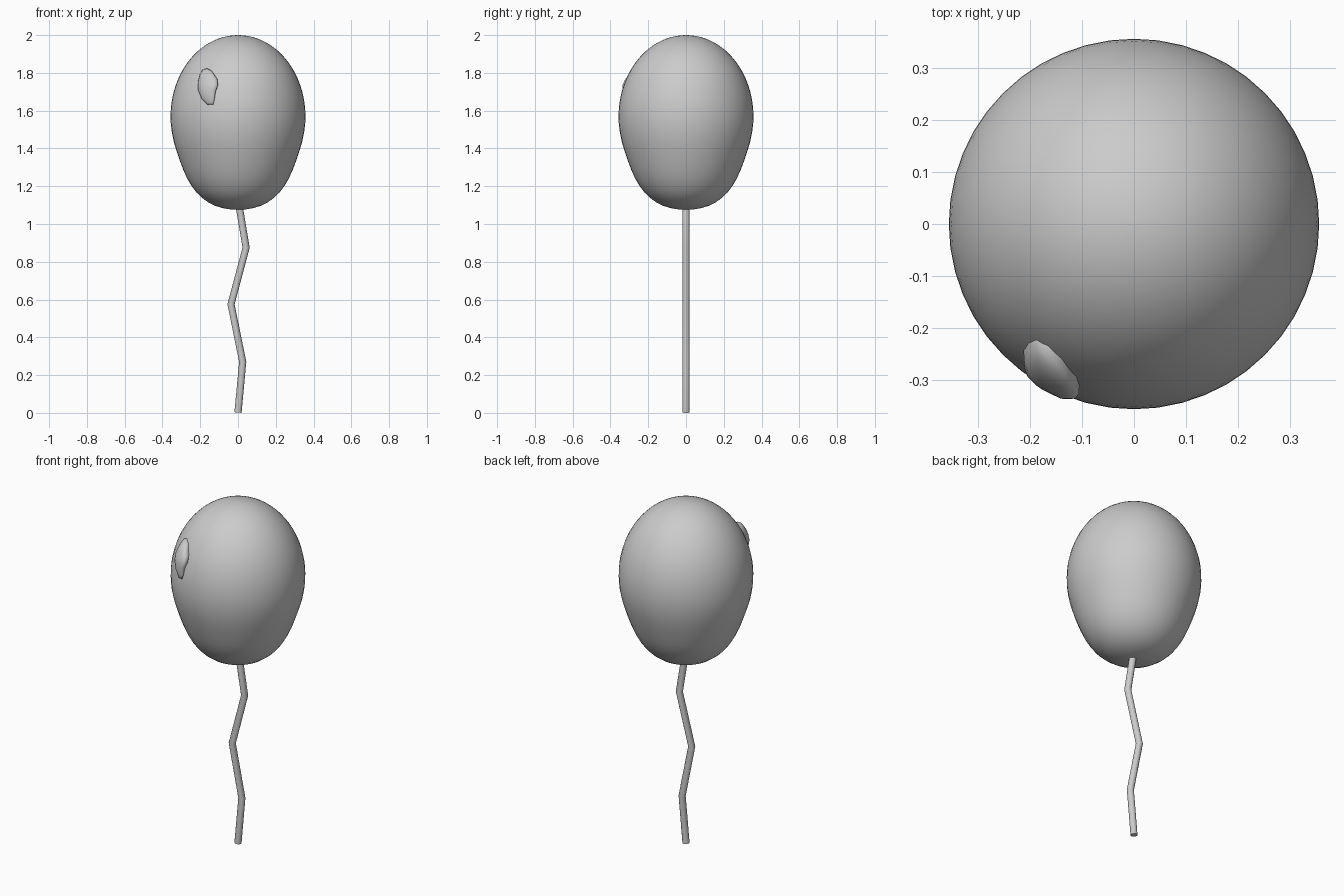
import bpy, bmesh, math
from mathutils import Vector

old = bpy.data.objects.get("Cube")
if old:
    bpy.data.objects.remove(old, do_unlink=True)

grey = bpy.data.materials.new("plain_grey")
grey.use_nodes = True
grey.diffuse_color = (0.6, 0.6, 0.6, 1)
grey.node_tree.nodes["Principled BSDF"].inputs["Base Color"].default_value = (0.6, 0.6, 0.6, 1)

MID, TOP, WIDTH = 1.57, 0.43, 0.357


def finish(name, bm, angle):
    bmesh.ops.recalc_face_normals(bm, faces=bm.faces)
    mesh = bpy.data.meshes.new(name)
    bm.to_mesh(mesh)
    bm.free()
    mesh.materials.append(grey)
    obj = bpy.data.objects.new(name, mesh)
    bpy.context.collection.objects.link(obj)
    bpy.ops.object.select_all(action="DESELECT")
    obj.select_set(True)
    bpy.context.view_layer.objects.active = obj
    bpy.ops.object.shade_smooth_by_angle(angle=math.radians(angle))
    return obj


def loft(bm, rings):
    """Bridge successive rings of points and cap both ends."""
    rows = [[bm.verts.new(p) for p in ring] for ring in rings]
    n = len(rows[0])
    for a, b in zip(rows, rows[1:]):
        for i in range(n):
            j = (i + 1) % n
            bm.faces.new((a[i], a[j], b[j], b[i]))
    bm.faces.new(rows[0])
    bm.faces.new(rows[-1])


def circle(n, r, z):
    return [(r * math.cos(2 * math.pi * i / n), r * math.sin(2 * math.pi * i / n), z)
            for i in range(n)]


# Balloon: tapering underside, elliptical dome
profile = [(0.003, 1.075), (0.04, 1.077), (0.08, 1.084), (0.12, 1.096), (0.155, 1.113),
           (0.19, 1.138), (0.22, 1.167), (0.247, 1.203), (0.27, 1.243), (0.29, 1.287),
           (0.308, 1.335), (0.325, 1.385), (0.34, 1.435), (0.351, 1.49), (0.356, 1.535)]
for k in range(20):
    a = math.pi / 2 * k / 20
    profile.append((WIDTH * math.cos(a), MID + TOP * math.sin(a)))
profile.append((0.003, 2.0))
bm = bmesh.new()
loft(bm, [circle(48, r, z) for r, z in profile])
finish("balloon", bm, 60)

# String: zigzag tube mitred at each bend
path = [Vector((x, 0, z)) for x, z in
        [(0.0, 0.002), (0.025, 0.27), (-0.037, 0.575), (0.043, 0.875), (0.0, 1.13)]]
rings = []
for i, p in enumerate(path):
    before = (p - path[max(i - 1, 0)]).normalized()
    after = (path[min(i + 1, len(path) - 1)] - p).normalized()
    along = (before + after).normalized()
    side = Vector((along.z, 0, -along.x))
    rings.append([p + side * x + Vector((0, y, 0)) for x, y, z in circle(12, 0.019, 0)])
bm = bmesh.new()
loft(bm, rings)
finish("string", bm, 35)

# Highlight: raised lumpy patch that follows the balloon wall
outline = [(-0.165, 1.825), (-0.14, 1.813), (-0.128, 1.795), (-0.11, 1.77), (-0.105, 1.735),
           (-0.118, 1.70), (-0.124, 1.66), (-0.13, 1.633), (-0.16, 1.63), (-0.192, 1.66),
           (-0.212, 1.71), (-0.213, 1.75), (-0.203, 1.79), (-0.188, 1.817)]
cx, cz = -0.162, 1.735


def on_wall(x, z, lift):
    r = WIDTH * math.sqrt(1 - ((z - MID) / TOP) ** 2) + lift
    return (x, -math.sqrt(r * r - x * x), z)


rings = []
for scale, lift in [(0.9, -0.03), (1, -0.004), (0.98, 0.014), (0.86, 0.025), (0.55, 0.031), (0.1, 0.031)]:
    ring = []
    for x, z in outline:
        px, pz = cx + (x - cx) * scale, cz + (z - cz) * scale
        swell = min(1, 0.25 + (pz - 1.63) / 0.13) if lift > 0 else 1
        ring.append(on_wall(px, pz, lift * swell))
    rings.append(ring)
bm = bmesh.new()
loft(bm, rings)
finish("highlight", bm, 60)
